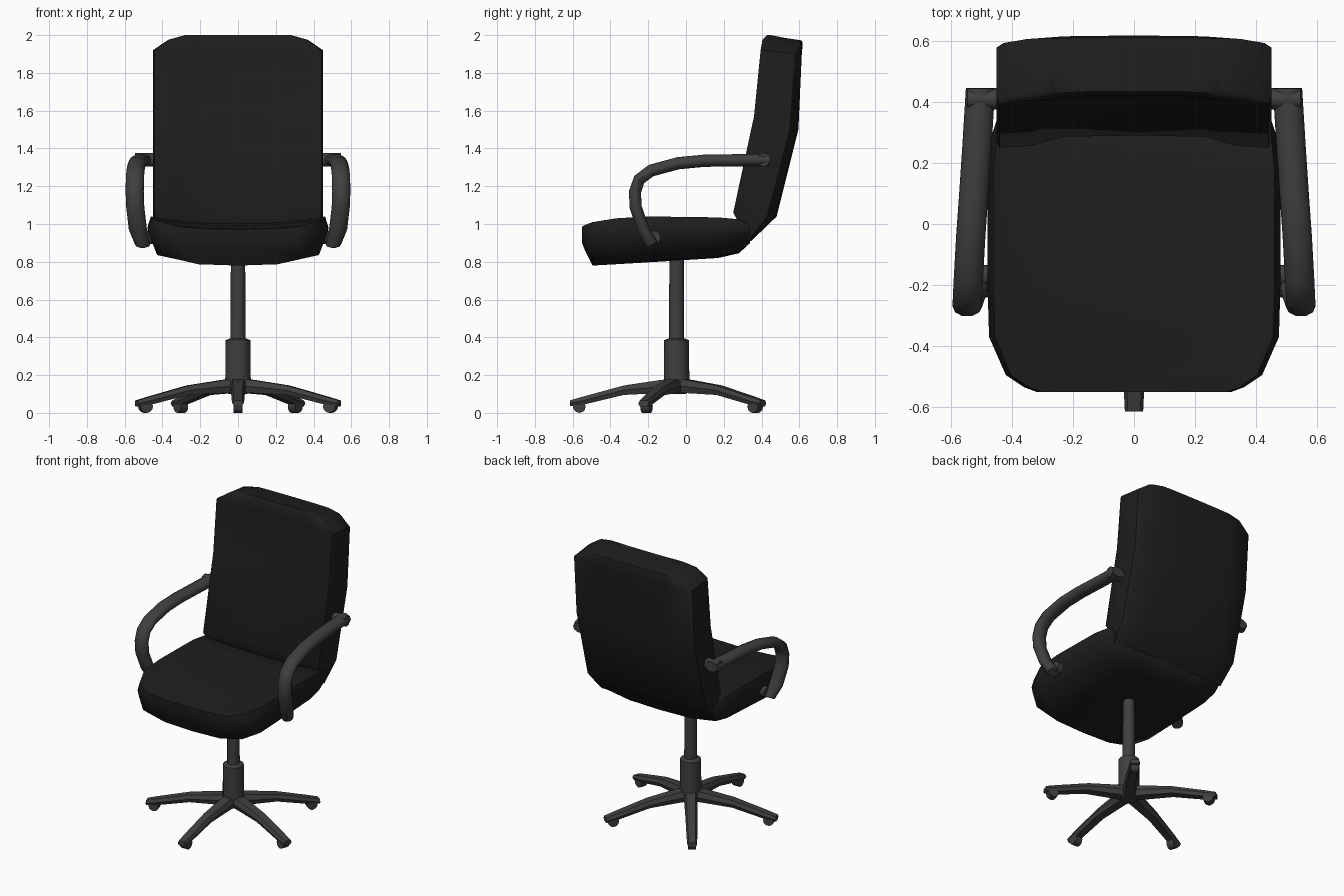
import bpy, bmesh, math
from mathutils import Vector, Matrix

if "Cube" in bpy.data.objects:
    bpy.data.objects.remove(bpy.data.objects["Cube"])


def material(name, v):
    m = bpy.data.materials.new(name)
    m.diffuse_color = (v, v, v, 1)
    m.use_nodes = True
    m.node_tree.nodes["Principled BSDF"].inputs["Base Color"].default_value = m.diffuse_color
    return m


BLACK = material("black upholstery", 0.013)
GREY = material("dark grey plastic", 0.05)


def finish(bm, name, mat, angle=40):
    bmesh.ops.recalc_face_normals(bm, faces=bm.faces)
    me = bpy.data.meshes.new(name)
    bm.to_mesh(me)
    bm.free()
    me.materials.append(mat)
    ob = bpy.data.objects.new(name, me)
    bpy.context.collection.objects.link(ob)
    bpy.ops.object.select_all(action='DESELECT')
    bpy.context.view_layer.objects.active = ob
    ob.select_set(True)
    bpy.ops.object.shade_smooth_by_angle(angle=math.radians(angle))
    return ob


def loft(name, rings, mat, angle=40):
    """Skin a list of equal-length closed rings and cap both ends."""
    bm = bmesh.new()
    vs = [[bm.verts.new(p) for p in r] for r in rings]
    n = len(rings[0])
    for a, b in zip(vs, vs[1:]):
        for i in range(n):
            j = (i + 1) % n
            bm.faces.new((a[i], a[j], b[j], b[i]))
    bm.faces.new(vs[0])
    bm.faces.new(vs[-1])
    return finish(bm, name, mat, angle)


def mirrored(half):
    """Half section starting and ending on x = 0 -> closed ring."""
    return half + [(-p[0], p[1], p[2]) for p in half[-2:0:-1]]


def cylinder(name, a, b, r, mat, sides=12):
    a, b = Vector(a), Vector(b)
    d = b - a
    m = Matrix.Translation((a + b) / 2) @ d.to_track_quat('Z', 'Y').to_matrix().to_4x4()
    bm = bmesh.new()
    bmesh.ops.create_cone(bm, cap_ends=True, segments=sides, radius1=r, radius2=r,
                          depth=d.length, matrix=m)
    return finish(bm, name, mat)


# Seat: dished cross-sections along y (y, half width, bottom, side top)
rings = []
for y, w, zb, zt in [(-0.55, 0.32, 0.90, 0.985), (-0.535, 0.36, 0.86, 0.995),
                     (-0.495, 0.42, 0.78, 1.01), (-0.37, 0.475, 0.787, 1.03),
                     (-0.2, 0.48, 0.797, 1.04), (0.17, 0.48, 0.82, 1.035),
                     (0.28, 0.47, 0.845, 1.025), (0.34, 0.45, 0.90, 0.99)]:
    h = zt - zb
    rings.append(mirrored([
        (0, y, zb), (0.5 * w, y, zb + 0.03 * h), (0.9 * w, y, zb + 0.2 * h),
        (0.98 * w, y, zb + 0.6 * h), (w, y, zb + 0.75 * h), (0.96 * w, y, zt),
        (0.85 * w, y, zt - 0.05 * h), (0.5 * w, y, zt - 0.13 * h), (0, y, zt - 0.16 * h)]))
loft("seat", rings, BLACK, 60)

# Backrest: curved sections up the spine (front y, front z, back y, back z, half width, dish)
rings = []
for yf, zf, yb, zb, w, d in [(0.30, 0.97, 0.345, 0.91, 0.43, 0.01),
                             (0.25, 1.06, 0.48, 1.04, 0.45, 0.04),
                             (0.36, 1.57, 0.595, 1.50, 0.45, 0.035),
                             (0.395, 1.92, 0.613, 1.90, 0.45, 0.025),
                             (0.405, 1.975, 0.618, 1.955, 0.37, 0.015),
                             (0.43, 2.0, 0.612, 1.972, 0.28, 0.005)]:
    ym, zm = (yf + yb) / 2 - d / 2, (zf + zb) / 2
    rings.append(mirrored([
        (0, yf + d, zf), (0.51 * w, yf + 0.9 * d, zf), (0.75 * w, yf + 0.15 * d, zf),
        (0.98 * w, yf, zf), (w, yf + 0.02, zf), (w, ym, zm),
        (w, yb - d - 0.01, zb), (0.95 * w, yb - 0.8 * d, zb),
        (0.62 * w, yb - 0.2 * d, zb), (0, yb, zb)]))
loft("backrest", rings, BLACK, 50)

# Armrests: flattened tube swept along a bent path, plus mounting pegs
path = [(0.503, 0.445, 1.34), (0.515, 0.25, 1.337), (0.525, 0.1, 1.335),
        (0.535, -0.04, 1.322), (0.543, -0.185, 1.283), (0.546, -0.248, 1.235),
        (0.547, -0.27, 1.17), (0.544, -0.267, 1.09), (0.53, -0.225, 0.97),
        (0.505, -0.18, 0.89)]
for s, side in ((1, "right"), (-1, "left")):
    pts = [Vector((s * x, y, z)) for x, y, z in path]
    rings = []
    for i, p in enumerate(pts):
        t = pts[min(i + 1, len(pts) - 1)] - pts[max(i - 1, 0)]
        nrm = Vector((0, -t.z, t.y)).normalized()
        rx = 0.04 if i == len(pts) - 1 else 0.048
        rings.append([p + Vector((rx * math.cos(a), 0, 0)) + nrm * 0.034 * math.sin(a)
                      for a in (k * math.tau / 10 for k in range(10))])
    loft(side + "_armrest", rings, GREY, 50)
    cylinder(side + "_upper_arm_peg", (s * 0.40, 0.41, 1.34), (s * 0.545, 0.41, 1.34), 0.035, GREY)
    cylinder(side + "_lower_arm_peg", (s * 0.42, -0.17, 0.93), (s * 0.50, -0.17, 0.93), 0.035, GREY)

# Column: lathe-like stack with a chamfered sleeve
CY = -0.05
rings = [[(r * math.cos(a), CY + r * math.sin(a), z)
          for a in (k * math.tau / 12 for k in range(12))]
         for r, z in [(0.05, 0.10), (0.068, 0.12), (0.066, 0.385), (0.04, 0.395), (0.038, 0.83)]]
loft("column", rings, GREY)

# Star base: five tapered legs with castors
for k in range(5):
    ang = math.radians(-90 + 72 * k)
    out = Vector((math.cos(ang), math.sin(ang), 0))
    tan = Vector((-out.y, out.x, 0))
    c = Vector((0, CY, 0))
    rings = []
    for r, w, zb, zt in [(0.0, 0.045, 0.105, 0.18), (0.08, 0.043, 0.105, 0.175),
                         (0.28, 0.038, 0.095, 0.145), (0.50, 0.033, 0.042, 0.085),
                         (0.565, 0.03, 0.035, 0.066)]:
        p = c + out * r
        rings.append([p + tan * x + Vector((0, 0, z)) for x, z in
                      [(-w * 0.7, zb), (w * 0.7, zb), (w, (zb + zt) / 2),
                       (w * 0.7, zt), (-w * 0.7, zt), (-w, (zb + zt) / 2)]])
    loft(f"base_leg_{k + 1}", rings, GREY)
    hub = c + out * 0.515 + Vector((0, 0, 0.034))
    cylinder(f"castor_{k + 1}", hub - tan * 0.024, hub + tan * 0.024, 0.034, GREY)
